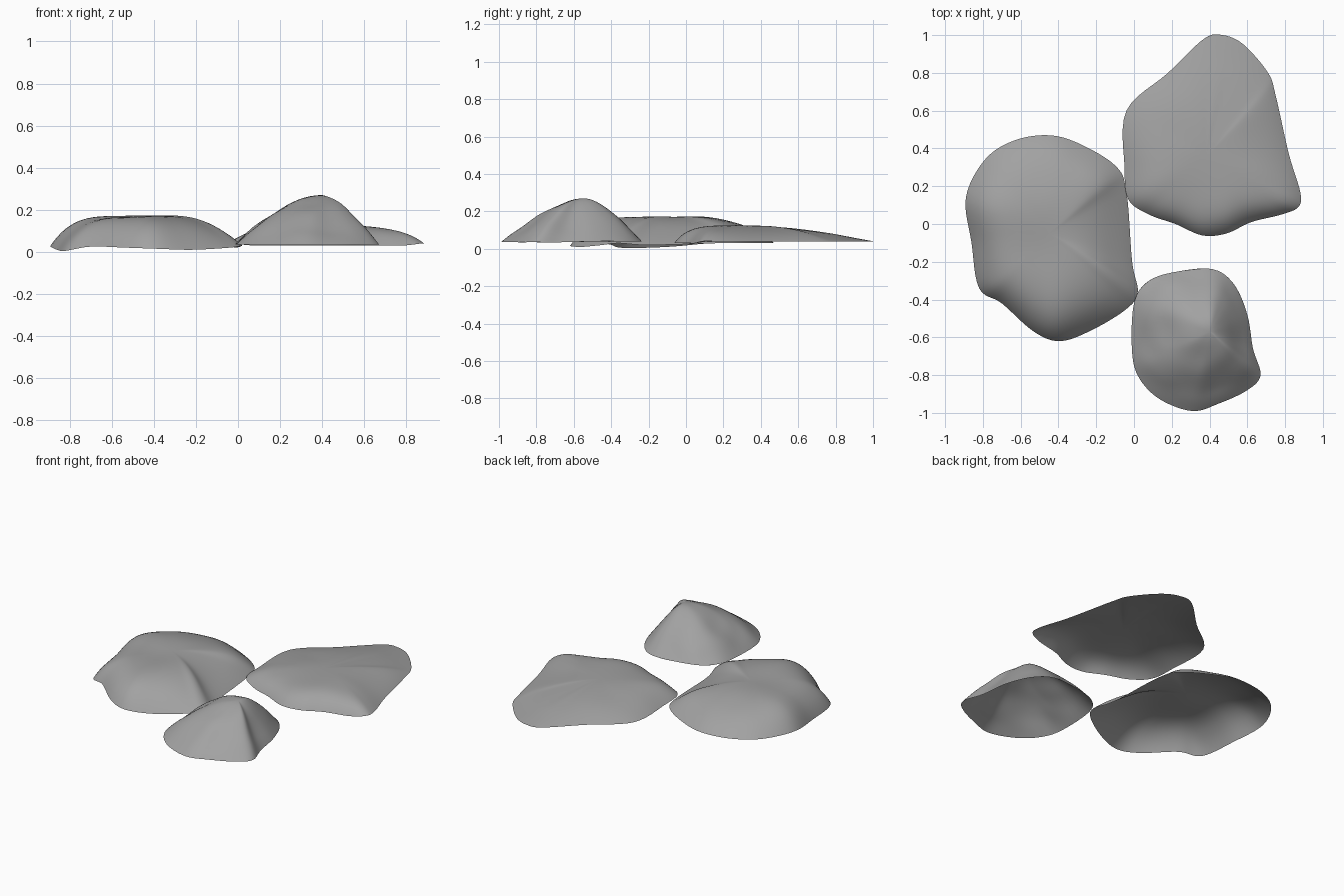
import bpy, bmesh, math
from mathutils import Vector, noise

cube = bpy.data.objects.get("Cube")
if cube:
    bpy.data.objects.remove(cube, do_unlink=True)

stone_grey = bpy.data.materials.new("stone grey")
stone_grey.use_nodes = True
colour = (0.36, 0.36, 0.36, 1)
stone_grey.diffuse_color = colour
stone_grey.node_tree.nodes["Principled BSDF"].inputs["Base Color"].default_value = colour

STEPS, RINGS = 6, 22


def smooth_loop(points):
    """Closed Catmull-Rom curve through the points."""
    count = len(points)
    loop = []
    for i in range(count):
        a, b, c, d = (Vector(points[(i + k) % count]) for k in (-1, 0, 1, 2))
        for s in range(STEPS):
            t = s / STEPS
            loop.append(b + (c - a) * t / 2
                        + (a * 2 - b * 5 + c * 4 - d) * t**2 / 2
                        + (b * 3 - a - c * 3 + d) * t**3 / 2)
    return loop


def stone(name, peak, rim, wobble, bumps):
    """Open domed shell; each rim point is x, y, z in hundredths, then flank steepness."""
    loop = smooth_loop(rim)
    px, py, pz = (v / 100 for v in peak)
    bm = bmesh.new()
    top = bm.verts.new((px, py, pz))
    rings = []
    for r in range(1, RINGS + 1):
        t = math.sin(r / RINGS * math.pi / 2)
        ring = []
        for p in loop:
            x, y, z = (v / 100 for v in p[:3])
            # round the summit slightly, then fall away to the rim
            soft = (math.sqrt(t * t + 0.01) - 0.1) / (math.sqrt(1.01) - 0.1)
            fall = soft ** p[3]
            ring.append(bm.verts.new((px + (x - px) * t, py + (y - py) * t,
                                      pz + (z - pz) * fall)))
        rings.append(ring)
    count = len(loop)
    for i in range(count):
        j = (i + 1) % count
        bm.faces.new((top, rings[0][i], rings[0][j]))
        for inner, outer in zip(rings, rings[1:]):
            bm.faces.new((inner[i], outer[i], outer[j], inner[j]))
    # gentle weathering, fading out at the rim
    rim_verts = set(rings[-1])
    for v in bm.verts:
        if v not in rim_verts:
            v.co.z += wobble * noise.noise(v.co * bumps) * min(1, (v.co.z - 0.02) * 12)
    bmesh.ops.recalc_face_normals(bm, faces=bm.faces)
    if top.link_faces[0].normal.z < 0:
        bmesh.ops.reverse_faces(bm, faces=bm.faces)
    mesh = bpy.data.meshes.new(name)
    bm.to_mesh(mesh)
    bm.free()
    mesh.materials.append(stone_grey)
    for face in mesh.polygons:
        face.use_smooth = True
    obj = bpy.data.objects.new(name, mesh)
    bpy.context.collection.objects.link(obj)
    return obj


# Broad rounded stone on the right
stone("broad_stone", (-45, -5, 17), [
    (-89, 14, 3, 4), (-79, 34, 3, 3), (-64, 44, 3, 3), (-46, 47, 3, 3),
    (-30, 43, 3, 3), (-10, 31, 3, 3), (-4, 17, 3, 2), (-1, -20, 2, 2),
    (2, -36, 3, 3), (-4, -45, 2, 3), (-22, -56, 1, 4), (-39, -62, 1.5, 5),
    (-53, -57, 2, 5), (-70, -42, 2.5, 5), (-82, -34, 0.5, 4), (-86, -10, 1, 4),
], 0.008, 4)

# Flat stone at the back, steep in front and sloping off behind
stone("flat_stone", (38, 35, 12), [
    (-4, 60, 4, 2), (18, 80, 4, 2), (37, 98, 4, 1.5), (47, 100, 4, 1.5),
    (58, 95, 4, 1.5), (71, 80, 4, 2), (75, 68, 4, 3), (82, 37, 4, 3),
    (88, 17, 4, 4), (87, 9, 4, 5), (78, 5, 3, 6), (62, 1, 3, 6),
    (49, -5, 3, 6), (36, -6, 3, 6), (22, 0, 3, 6), (8, 5, 3, 5),
    (-3, 13, 4, 4), (-5, 30, 4, 3),
], 0.008, 4)

# Small peaked stone in front
stone("peaked_stone", (40, -57, 27), [
    (0, -42, 4, 1.5), (8, -30, 4, 1.5), (24, -25, 4, 1.5), (42, -24, 4, 1.5),
    (53, -32, 4, 1.3), (60, -48, 4, 1.2), (63, -66, 3.5, 1.2), (67, -80, 3.5, 1.3),
    (60, -88, 3.5, 1.3), (45, -95, 3.5, 1.3), (31, -99, 3.5, 1.3),
    (14, -93, 3.5, 1.4), (3, -82, 3.5, 1.5), (-1, -68, 3.5, 1.5),
], 0.015, 6)
